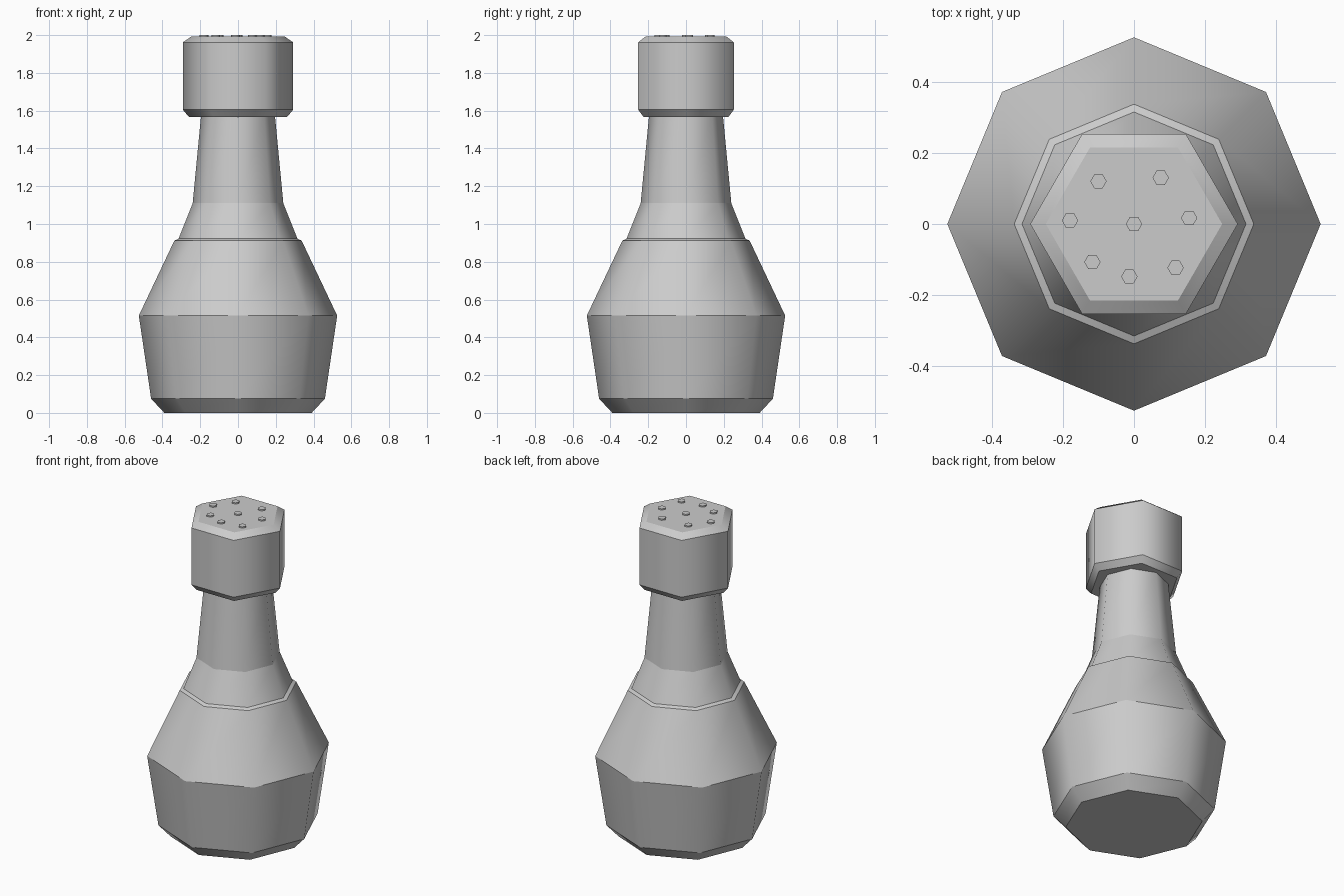
import bpy, bmesh
from math import cos, sin, tau

cube = bpy.data.objects.get("Cube")
if cube:
    bpy.data.objects.remove(cube, do_unlink=True)

grey = bpy.data.materials.new("plain grey")
grey.use_nodes = True
grey.diffuse_color = (0.6, 0.6, 0.6, 1)
bsdf = next(n for n in grey.node_tree.nodes if n.type == 'BSDF_PRINCIPLED')
bsdf.inputs["Base Color"].default_value = (0.6, 0.6, 0.6, 1)
bsdf.inputs["Roughness"].default_value = 0.6


def turned(name, profile, sides, centers=((0, 0),)):
    """Revolve a (radius, height) profile; rings stay crisp, sides blend smoothly."""
    bm = bmesh.new()
    for cx, cy in centers:
        rings = [[bm.verts.new((cx + r * cos(tau * i / sides),
                                cy + r * sin(tau * i / sides), z))
                  for i in range(sides)] for r, z in profile]
        for low, high in zip(rings, rings[1:]):
            for i in range(sides):
                j = (i + 1) % sides
                bm.faces.new((low[i], low[j], high[j], high[i])).smooth = True
        bm.faces.new(rings[0][::-1])
        bm.faces.new(rings[-1])
        for ring in rings:
            for i in range(sides):
                bm.edges.get((ring[i], ring[i - 1])).smooth = False
    mesh = bpy.data.meshes.new(name)
    bm.to_mesh(mesh)
    bm.free()
    mesh.materials.append(grey)
    obj = bpy.data.objects.new(name, mesh)
    bpy.context.collection.objects.link(obj)
    return obj


# Eight-sided bottle: foot bevel, belly, shoulder ledge and tapering neck
turned("bottle_body", [(0.39, 0), (0.46, 0.075), (0.525, 0.515), (0.337, 0.912),
                       (0.315, 0.922), (0.24, 1.11), (0.195, 1.58)], 8)

# Six-sided cap with bevelled rims
turned("cap", [(0.26, 1.567), (0.292, 1.605), (0.292, 1.962), (0.248, 1.992)], 6)

# Small raised studs marking the shaker holes
studs = [(0, 0), (-0.1, 0.12), (0.075, 0.13), (-0.18, 0.01), (0.155, 0.017),
         (-0.117, -0.107), (-0.013, -0.148), (0.117, -0.123)]
turned("shaker_studs", [(0.023, 1.985), (0.023, 2)], 6, studs)
